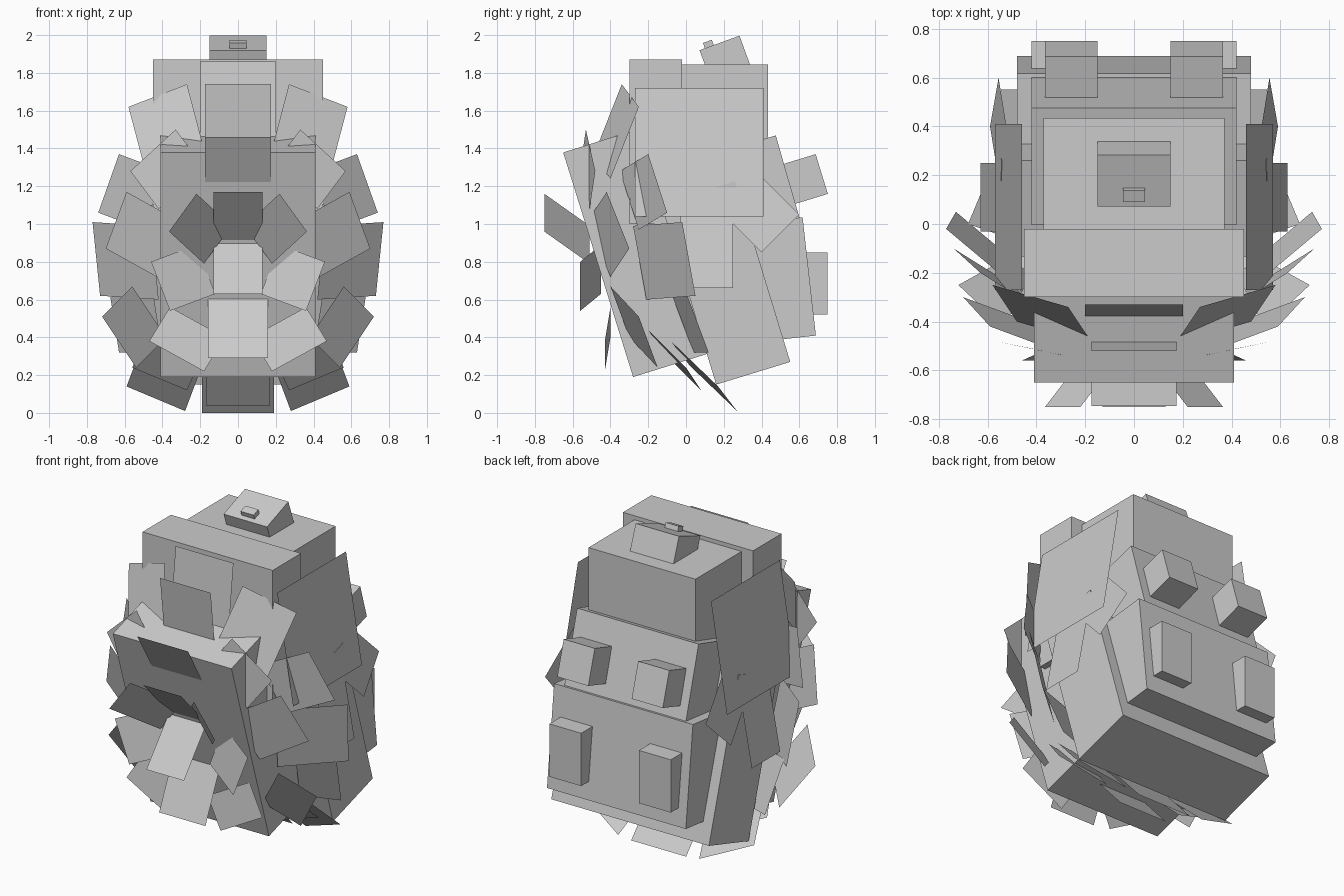
import bpy
import bmesh
from math import sin, cos, radians
from mathutils import Vector

default_cube = bpy.data.objects.get("Cube")
if default_cube:
    bpy.data.objects.remove(default_cube, do_unlink=True)

# One plain grey for the whole model
grey = bpy.data.materials.new("plain_grey")
grey.use_nodes = True
colour = (0.6, 0.6, 0.6, 1)
grey.diffuse_color = colour
grey.node_tree.nodes["Principled BSDF"].inputs["Base Color"].default_value = colour


def finish(name, bm):
    """Turn a bmesh into a named, flat shaded object."""
    mesh = bpy.data.meshes.new(name)
    bm.to_mesh(mesh)
    bm.free()
    mesh.materials.append(grey)
    obj = bpy.data.objects.new(name, mesh)
    bpy.context.collection.objects.link(obj)
    return obj


def block(name, left, right, corner, depth, height, tilt=0):
    """Box from its lower front corner (y, z), leaning about the x axis."""
    angle = radians(tilt)
    along = Vector((cos(angle), sin(angle))) * depth
    up = Vector((-sin(angle), cos(angle))) * height
    base = Vector(corner)
    outline = [base, base + along, base + along + up, base + up]
    bm = bmesh.new()
    face = bm.faces.new([bm.verts.new((left, p.x, p.y)) for p in outline])
    moved = bmesh.ops.extrude_face_region(bm, geom=[face])["geom"]
    verts = [v for v in moved if isinstance(v, bmesh.types.BMVert)]
    bmesh.ops.translate(bm, verts=verts, vec=(right - left, 0, 0))
    bmesh.ops.recalc_face_normals(bm, faces=bm.faces)
    return finish(name, bm)


def sheet(name, corners):
    """Single flat face with its front turned away from the model's middle."""
    bm = bmesh.new()
    face = bm.faces.new([bm.verts.new(c) for c in corners])
    face.normal_update()
    if face.normal.dot(face.calc_center_median() - Vector((0, 0, 1))) < 0:
        face.normal_flip()
    return finish(name, bm)


def centre_petal(name, half_width, tip, root):
    """Sheet across the middle, from a tip (y, z) to a root (y, z)."""
    w = half_width
    sheet(name, [(-w, *tip), (w, *tip), (w, *root), (-w, *root)])


def petal_pair(name, first_tip, second_tip, root):
    """Mirrored parallelogram sheets; the root follows the second tip."""
    a, b, c = Vector(first_tip), Vector(second_tip), Vector(root)
    for side, sign in (("left", 1), ("right", -1)):
        corners = [(sign * p.x, p.y, p.z) for p in (a, b, c, a + c - b)]
        sheet(f"{side}_{name}", corners)


# Main body blocks
block("front_panel", -.41, .41, corner=(-.28, .19), depth=.42, height=1.245, tilt=17.3)
block("rear_body", -.545, .545, corner=(.16, .15), depth=.41, height=1.0, tilt=17)
block("crown_front", -.45, .45, corner=(-.3, 1.0), depth=.28, height=.87)
block("crown_rear", -.37, .37, corner=(-.02, 1.0), depth=.455, height=.845)
block("upper_back", -.42, .42, corner=(.13, .86), depth=.5, height=.49, tilt=16)
block("lower_back", -.48, .48, corner=(.29, .365), depth=.4, height=.63, tilt=6.4)

# Knob on the crown with its small button
block("crown_knob", -.15, .15, corner=(.13, 1.76), depth=.225, height=.17, tilt=20)
block("knob_button", -.045, .045, corner=(.1, 1.93), depth=.05, height=.03, tilt=20)

# Four studs on the back
for side, sign in (("left", 1), ("right", -1)):
    inner, outer = sorted((sign * .15, sign * .365))
    block(f"{side}_upper_stud", inner, outer, corner=(.55, 1.098), depth=.21, height=.22, tilt=17)
    inner, outer = sorted((sign * .2, sign * .42))
    block(f"{side}_lower_stud", inner, outer, corner=(.6, .52), depth=.15, height=.33)

# Sheets down the middle of the front, top to bottom
centre_petal("crown_petal", half_width=.2, tip=(-.33, 1.86), root=(-.38, 1.44))
centre_petal("brow_petal", half_width=.175, tip=(-.52, 1.74), root=(-.48, 1.4))
centre_petal("forehead_petal", half_width=.175, tip=(-.745, 1.46), root=(-.6, 1.22))
centre_petal("upper_inner_petal", half_width=.13, tip=(-.75, 1.17), root=(-.5, .91))
centre_petal("lower_inner_petal", half_width=.13, tip=(-.72, .63), root=(-.48, .92))
centre_petal("chin_petal", half_width=.16, tip=(-.55, .29), root=(-.4, .62))
centre_petal("front_base_petal", half_width=.17, tip=(.08, .04), root=(-.19, .34))
centre_petal("rear_base_petal", half_width=.19, tip=(.27, 0), root=(-.05, .35))

# Mirrored inner ring around the front centre
petal_pair("upper_inner_petal", first_tip=(.22, -.75, 1.16),
           second_tip=(.365, -.75, .96), root=(.18, -.51, .79))
petal_pair("lower_inner_petal", first_tip=(.46, -.56, .8),
           second_tip=(.36, -.56, .54), root=(.12, -.45, .63))
petal_pair("chin_petal", first_tip=(.47, -.43, .38),
           second_tip=(.18, -.43, .22), root=(.07, -.4, .4))

# Mirrored outer rings, top to bottom
petal_pair("brow_petal", first_tip=(.27, -.34, 1.74),
           second_tip=(.58, -.25, 1.62), root=(.48, -.4, 1.24))
petal_pair("temple_petal", first_tip=(.33, -.53, 1.5),
           second_tip=(.57, -.48, 1.28), root=(.42, -.51, 1.08))
petal_pair("rear_cheek_petal", first_tip=(.63, -.2, 1.37),
           second_tip=(.74, -.1, 1.06), root=(.5, -.25, .97))
petal_pair("front_cheek_petal", first_tip=(.59, -.42, 1.17),
           second_tip=(.7, -.3, .87), root=(.43, -.4, .72))
petal_pair("middle_petal", first_tip=(.77, -.02, 1.01),
           second_tip=(.73, .05, .62), root=(.42, -.21, .6))
petal_pair("front_jaw_petal", first_tip=(.56, -.4, .67),
           second_tip=(.72, -.25, .51), root=(.54, -.15, .24))
petal_pair("rear_jaw_petal", first_tip=(.68, 0, .64),
           second_tip=(.63, .12, .32), root=(.4, .04, .32))
petal_pair("front_base_petal", first_tip=(.27, .08, .12),
           second_tip=(.56, 0, .24), root=(.47, -.2, .44))
petal_pair("rear_base_petal", first_tip=(.28, .27, .01),
           second_tip=(.59, .17, .14), root=(.5, -.08, .38))

# Broad sheets hanging on the sides
petal_pair("shoulder_sheet", first_tip=(.46, -.27, 1.72),
           second_tip=(.46, .41, 1.72), root=(.57, .41, 1.04))
petal_pair("hip_sheet", first_tip=(.53, -.03, 1.2),
           second_tip=(.53, .25, 1.2), root=(.63, .25, .66))
petal_pair("diamond_sheet", first_tip=(.555, .6, 1.05),
           second_tip=(.59, .4, .85), root=(.55, .15, 1.1))
